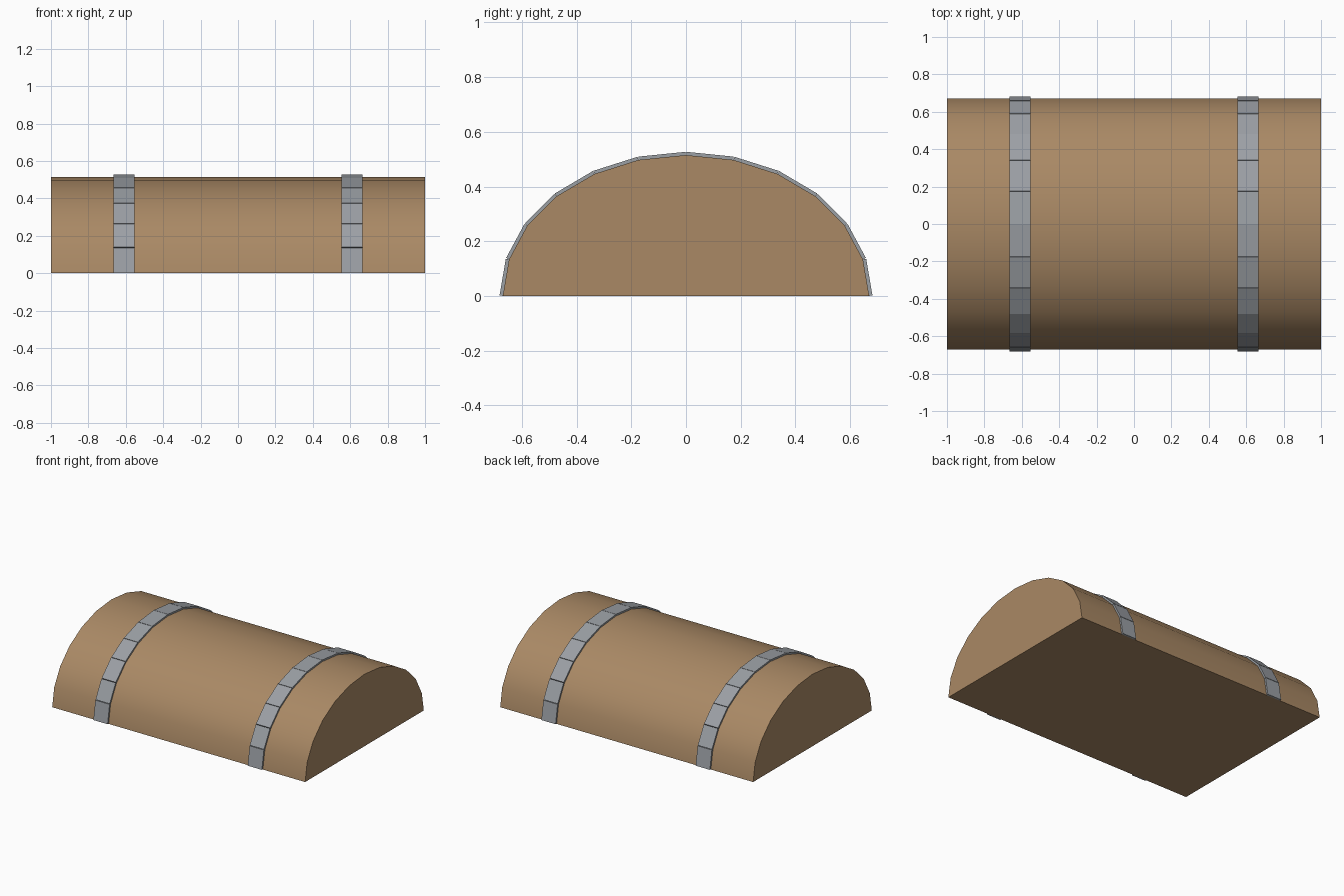
import bpy
import bmesh
from math import sin, cos, pi, radians
from mathutils import Vector

if "Cube" in bpy.data.objects:
    bpy.data.objects.remove(bpy.data.objects["Cube"], do_unlink=True)

HALF_LENGTH, HALF_WIDTH, HEIGHT = 1.0, 0.67, 0.515
SEGMENTS = 12
BAND_X, BAND_HALF, BAND_THICK = 0.61, 0.056, 0.012


def make_material(name, colour):
    mat = bpy.data.materials.new(name)
    mat.use_nodes = True
    mat.diffuse_color = colour
    mat.node_tree.nodes["Principled BSDF"].inputs["Base Color"].default_value = colour
    return mat


def make_object(name, bm, mat):
    bmesh.ops.recalc_face_normals(bm, faces=bm.faces)
    mesh = bpy.data.meshes.new(name)
    bm.to_mesh(mesh)
    bm.free()
    mesh.materials.append(mat)
    obj = bpy.data.objects.new(name, mesh)
    bpy.context.collection.objects.link(obj)
    return obj


def add_prism(bm, outline, x0, x1):
    """Extrude a closed outline of (y, z) points from x0 to x1."""
    face = bm.faces.new([bm.verts.new((x0, p.x, p.y)) for p in outline])
    result = bmesh.ops.extrude_face_region(bm, geom=[face], use_keep_orig=True)
    verts = [g for g in result["geom"] if isinstance(g, bmesh.types.BMVert)]
    bmesh.ops.translate(bm, verts=verts, vec=(x1 - x0, 0, 0))


wood = make_material("brown wood", (0.40, 0.25, 0.13, 1))
metal = make_material("grey metal", (0.33, 0.35, 0.375, 1))

# Half-elliptical arch shared by the lid and its bands
arch = [Vector((HALF_WIDTH * cos(pi * i / SEGMENTS), HEIGHT * sin(pi * i / SEGMENTS)))
        for i in range(SEGMENTS + 1)]

# Solid rounded lid
bm = bmesh.new()
add_prism(bm, arch, -HALF_LENGTH, HALF_LENGTH)
lid = make_object("rounded_lid", bm, wood)
bpy.ops.object.select_all(action="DESELECT")
lid.select_set(True)
bpy.context.view_layer.objects.active = lid
bpy.ops.object.shade_smooth_by_angle(angle=radians(30))

# Bands of flat plates, one plate on each facet of the lid
for name, side in (("left_band", 1), ("right_band", -1)):
    bm = bmesh.new()
    for a, b in zip(arch, arch[1:]):
        along = (b - a).normalized()
        out = Vector((along.y, -along.x)) * BAND_THICK
        add_prism(bm, [a, b, b + out, a + out],
                  side * BAND_X - BAND_HALF, side * BAND_X + BAND_HALF)
    make_object(name, bm, metal)
